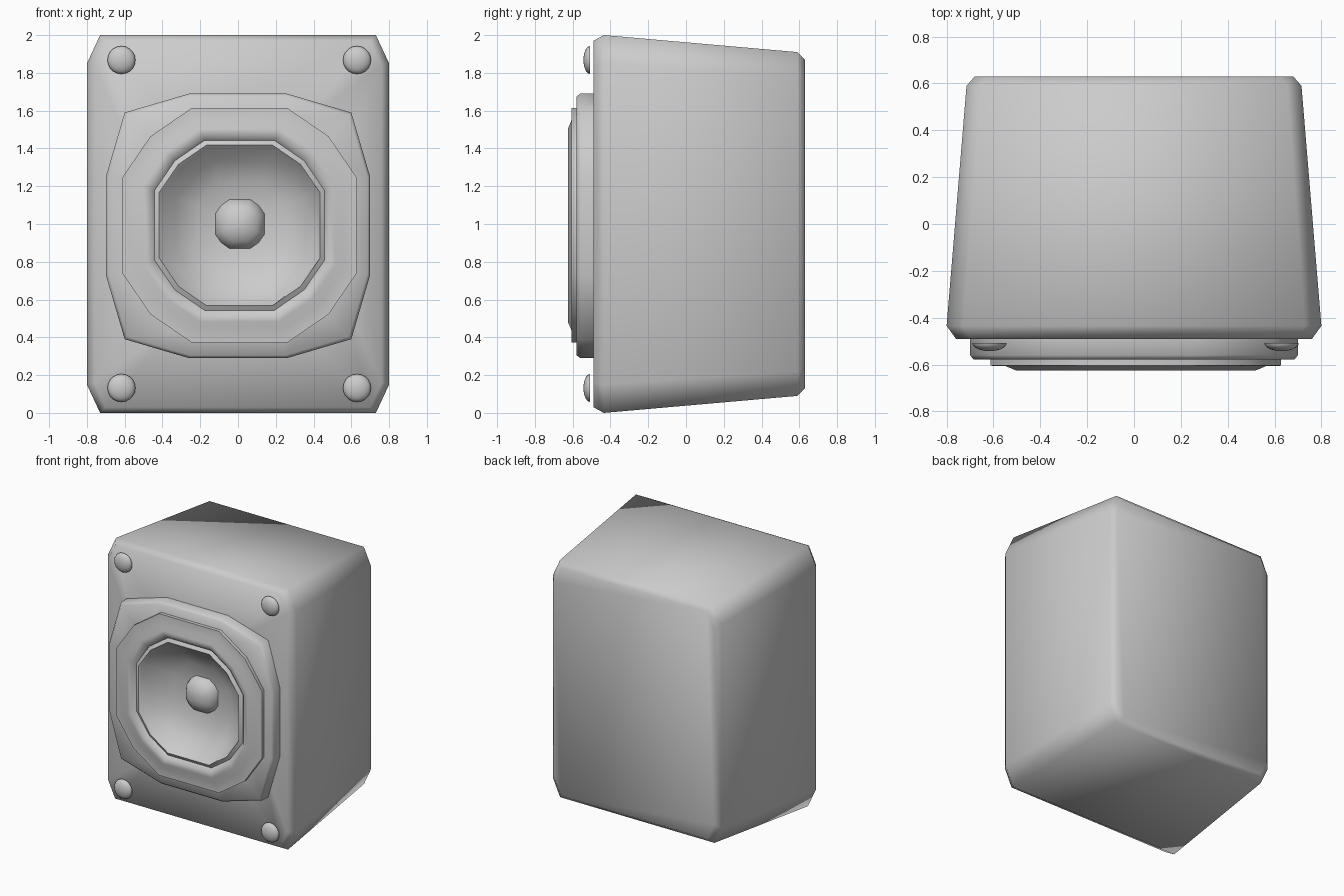
import bpy, bmesh, math

if "Cube" in bpy.data.objects:
    bpy.data.objects.remove(bpy.data.objects["Cube"])


def loft(name, rings, cap_start=False, cap_end=False, angle=180):
    """Skin a list of rings (back to front) into one smooth object."""
    bm = bmesh.new()
    vr = [[bm.verts.new(p) for p in r] for r in rings]
    for a, b in zip(vr, vr[1:]):
        n = len(a)
        for i in range(n):
            j = (i + 1) % n
            bm.faces.new((a[i], a[j], b[j], b[i]))
    if cap_start:
        bm.faces.new(vr[0][::-1])
    if cap_end:
        bm.faces.new(vr[-1])
    me = bpy.data.meshes.new(name)
    bm.to_mesh(me)
    bm.free()
    ob = bpy.data.objects.new(name, me)
    bpy.context.collection.objects.link(ob)
    bpy.ops.object.select_all(action='DESELECT')
    ob.select_set(True)
    bpy.context.view_layer.objects.active = ob
    bpy.ops.object.shade_smooth_by_angle(angle=math.radians(angle))
    return ob


def box_ring(y, w, h, cx, cz):
    """Chamfered rectangle around the cabinet axis, at depth y."""
    q = [(w, h - cz), (w - cx, h)]
    pts = q + [(-x, z) for x, z in q[::-1]]
    pts += [(-x, -z) for x, z in pts]
    return [(x, y, 1 + z) for x, z in pts]


def ring12(r, y, k, c, x0=0.0, z0=0.99):
    """Twelve-sided rounded square: k = half flat side, c = corner position."""
    q = [(1, -k), (1, k), (c, c)]
    pts = []
    for _ in range(4):
        pts += q
        q = [(-z, x) for x, z in q]
    return [(x0 + r * x, y, z0 + r * z) for x, z in pts]


def circle(r, y, x0, z0, n=20):
    return [(x0 + r * math.cos(t * math.tau / n), y,
             z0 + r * math.sin(t * math.tau / n)) for t in range(n)]


# tapered cabinet with an opening behind the driver
loft("cabinet", [
    box_ring(0.63, 0.68, 0.87, 0.06, 0.12),
    box_ring(0.59, 0.715, 0.91, 0.06, 0.13),
    box_ring(-0.435, 0.80, 1.00, 0.07, 0.15),
    box_ring(-0.49, 0.76, 0.97, 0.06, 0.13),
    box_ring(-0.49, 0.54, 0.54, 0.20, 0.20)], cap_start=True)

# outer bezel
loft("bezel", [ring12(r, y, 0.37, 0.857) for r, y in
               [(0.70, -0.48), (0.70, -0.56), (0.685, -0.579)]]
     + [ring12(0.56, -0.579, 0.40, 0.76)], angle=60)

# driver rim, surround groove, lip and cone
rim = [(0.62, -0.575), (0.62, -0.605), (0.555, -0.607), (0.51, -0.626),
       (0.475, -0.622), (0.45, -0.596), (0.425, -0.612)]
cone = [(0.415, -0.60), (0.34, -0.51), (0.23, -0.455), (0.10, -0.43)]
loft("driver", [ring12(r, y, 0.41, 0.76, 0.008, 0.993) for r, y in rim]
     + [ring12(r, y, 0.44, 0.75, 0.012, 0.99) for r, y in cone],
     cap_end=True, angle=50)

# domed dust cap
loft("dust_cap", [ring12(0.13 * math.cos(a), -0.44 - 0.09 * math.sin(a),
                         0.42, 0.76, 0.01, 1.0)
                  for a in (0, 0.4, 0.8, 1.15, 1.4)], cap_end=True)

# four domed screw heads
for i, (x, z) in enumerate([(sx, sz) for sx in (-0.617, 0.63)
                            for sz in (0.132, 1.868)]):
    loft(f"screw_{i + 1}", [circle(0.074 * math.cos(a), -0.507 - 0.036 * math.sin(a), x, z)
                            for a in (0, 0.3, 0.6, 0.9, 1.2, 1.45)],
         cap_start=True, cap_end=True, angle=60)
